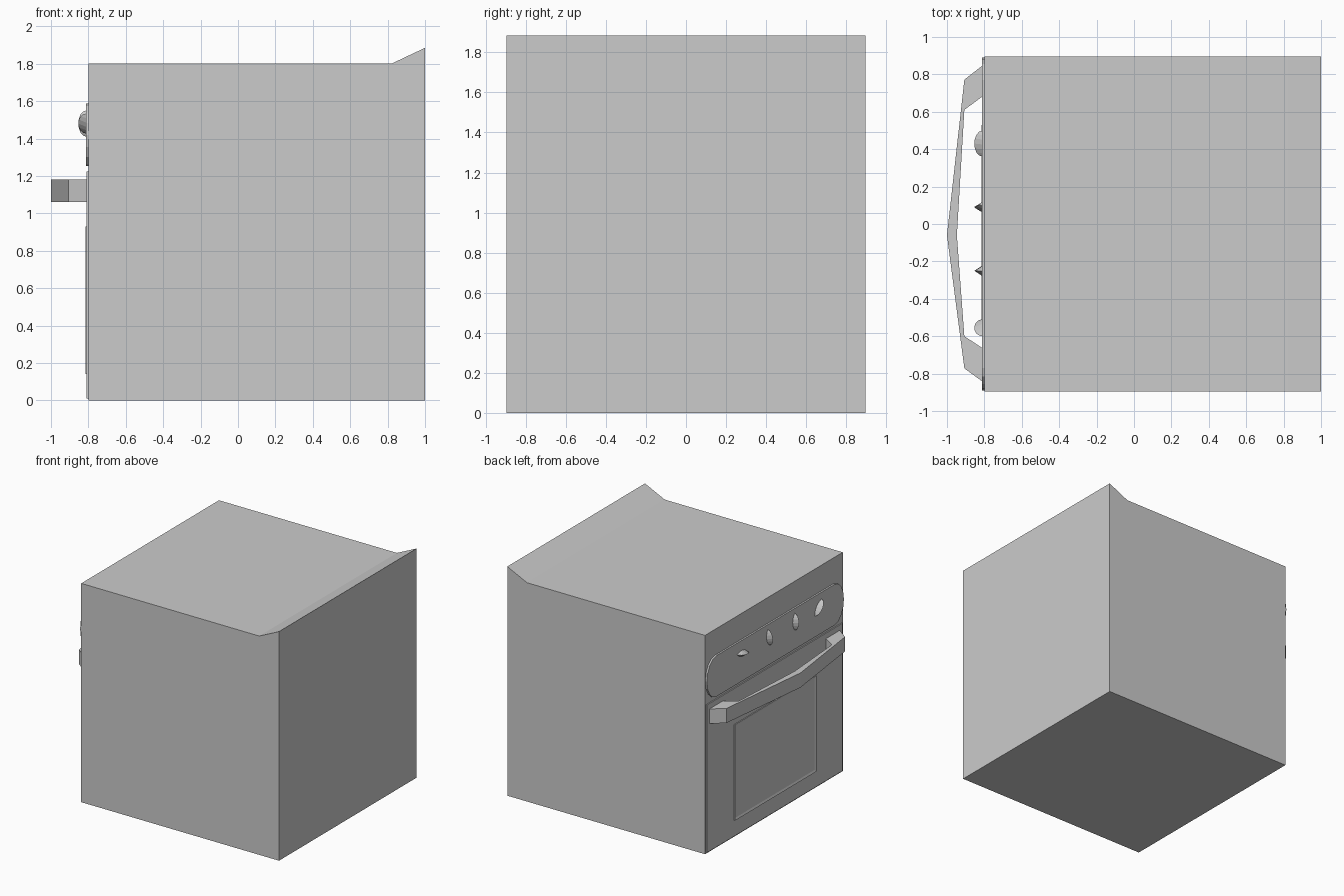
import bpy, bmesh, math
from mathutils import Vector

if "Cube" in bpy.data.objects:
    bpy.data.objects.remove(bpy.data.objects["Cube"])


def prism(name, pts, axis, a, b, inset=0.0, depth=0.0):
    """Extrude a 2D outline along axis from a to b; the b cap may get an inset panel."""
    def place(p, h):
        u, v = p
        return {'x': (h, u, v), 'y': (u, h, v), 'z': (u, v, h)}[axis]
    bm = bmesh.new()
    lo = [bm.verts.new(place(p, a)) for p in pts]
    hi = [bm.verts.new(place(p, b)) for p in pts]
    n = len(pts)
    bm.faces.new(lo)
    cap = bm.faces.new(hi)
    for i in range(n):
        j = (i + 1) % n
        bm.faces.new((lo[i], lo[j], hi[j], hi[i]))
    bmesh.ops.recalc_face_normals(bm, faces=bm.faces)
    if inset:
        bmesh.ops.inset_region(bm, faces=[cap], thickness=inset)
        bmesh.ops.translate(bm, verts=cap.verts, vec=-cap.normal * depth)
    return finish(name, bm)


def finish(name, bm):
    me = bpy.data.meshes.new(name)
    bm.to_mesh(me)
    bm.free()
    ob = bpy.data.objects.new(name, me)
    bpy.context.collection.objects.link(ob)
    return ob


def rect(u0, u1, v0, v1):
    return [(u0, v0), (u1, v0), (u1, v1), (u0, v1)]


# Cabinet with raised lip along the back
prism("cabinet", [(-0.8, 0), (1, 0), (1, 1.885), (0.82, 1.8), (-0.8, 1.8)], 'y', -0.895, 0.895)

# Control panel with rounded ends
panel = []
for side, start in ((1, -90), (-1, 90)):
    for k in range(9):
        t = math.radians(start + k * 22.5)
        panel.append((side * 0.77 + 0.12 * math.cos(t), 1.42 + 0.168 * math.sin(t)))
prism("control_panel", panel, 'x', -0.79, -0.814)

# Oven door and framed window
prism("oven_door", rect(-0.88, 0.88, 0.01, 1.225), 'x', -0.79, -0.809)
prism("oven_window", rect(-0.53, 0.53, 0.14, 0.93), 'x', -0.8, -0.816, 0.025, 0.006)

# Bowed door handle
prism("door_handle", [(-0.8, 0.855), (-0.907, 0.772), (-1, -0.06), (-0.907, -0.772),
                      (-0.8, -0.85), (-0.8, -0.67), (-0.907, -0.6), (-0.947, -0.06),
                      (-0.907, 0.61), (-0.8, 0.69)], 'z', 1.06, 1.18)


# Ridge-shaped knobs, each turned to its own setting
def knob(name, y, angle):
    bm = bmesh.new()
    c, s = math.cos(angle), math.sin(angle)

    def vert(along, across, out):
        return bm.verts.new(Vector((-0.81 - out, y + along * s + across * c,
                                    1.48 + along * c - across * s)))
    rows = []
    for k in range(9):
        t = -math.cos(math.pi * k / 8)
        w = 0.028 * (1 - t * t) + 0.0005
        rows.append((vert(0.07 * t, -w, 0),
                     vert(0.07 * t, 0, 0.043 * math.sqrt(max(0, 1 - t * t)) + 0.001),
                     vert(0.07 * t, w, 0)))
    for p, q in zip(rows, rows[1:]):
        for i in range(3):
            j = (i + 1) % 3
            bm.faces.new((p[i], p[j], q[j], q[i]))
    bm.faces.new(rows[0])
    bm.faces.new(rows[-1])
    bmesh.ops.recalc_face_normals(bm, faces=bm.faces)
    return finish(name, bm)


for i, (y, deg) in enumerate(((0.43, 80), (0.09, 8), (-0.25, 0), (-0.555, -40))):
    knob(f"knob_{i + 1}", y, math.radians(deg))
